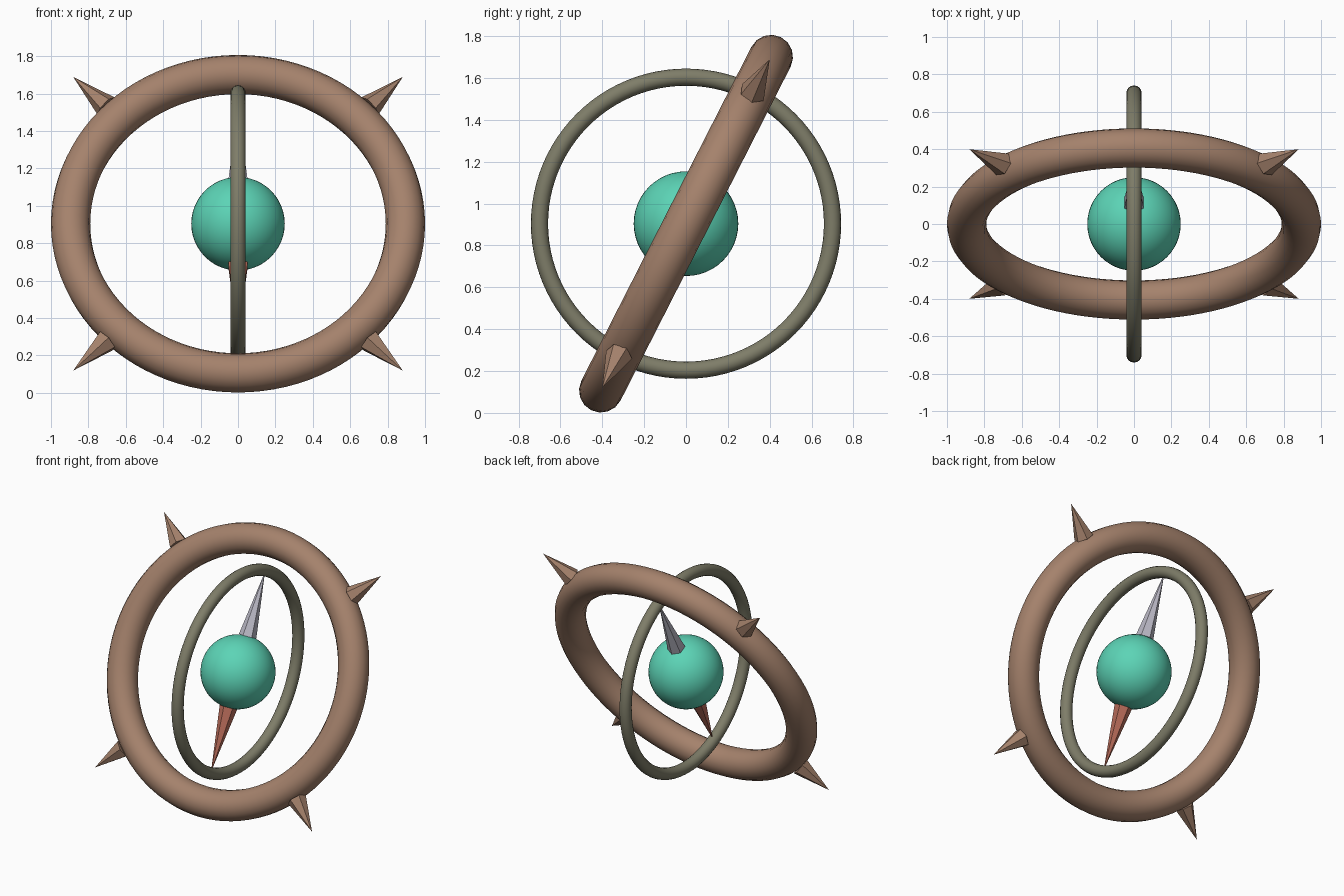
import bpy
from math import radians, cos, sin
from mathutils import Matrix, Vector

cube = bpy.data.objects.get("Cube")
if cube:
    bpy.data.objects.remove(cube, do_unlink=True)

CENTRE = Vector((0, 0, 0.904))
TILT = radians(27)


def material(name, rgb):
    mat = bpy.data.materials.new(name)
    mat.use_nodes = True
    colour = (*rgb, 1)
    mat.diffuse_color = colour
    mat.node_tree.nodes["Principled BSDF"].inputs["Base Color"].default_value = colour
    return mat


brown = material("warm_brown", (0.376, 0.223, 0.150))
olive = material("olive_grey", (0.210, 0.205, 0.140))
teal = material("teal", (0.107, 0.658, 0.468))
silver = material("silver", (0.50, 0.49, 0.57))
red = material("rust_red", (0.50, 0.155, 0.105))


def finish(name, mat, smooth=True):
    obj = bpy.context.object
    obj.name = obj.data.name = name
    obj.data.materials.append(mat)
    if smooth:
        bpy.ops.object.shade_smooth()
    return obj


def ring(name, major, minor, rotation, mat):
    bpy.ops.mesh.primitive_torus_add(
        major_radius=major, minor_radius=minor, major_segments=96,
        minor_segments=16, location=CENTRE, rotation=rotation)
    return finish(name, mat)


def spike(name, frame, direction, start, end, radius, mat):
    """Six-sided cone pointing outwards along a direction of the given frame."""
    bpy.ops.mesh.primitive_cone_add(vertices=6, radius1=radius, radius2=0,
                                    depth=end - start)
    obj = finish(name, mat, smooth=False)
    turn = Vector((0, 0, 1)).rotation_difference(direction).to_matrix().to_4x4()
    offset = Matrix.Translation(direction * (start + end) / 2)
    obj.matrix_world = Matrix.Translation(CENTRE) @ frame @ offset @ turn
    return obj


# Tilted outer ring and upright inner ring
outer_turn = radians(90) - TILT
ring("outer_ring", 0.895, 0.105, (outer_turn, 0, 0), brown)
ring("inner_ring", 0.70, 0.041, (0, radians(90), 0), olive)

# Core sphere
bpy.ops.mesh.primitive_uv_sphere_add(segments=48, ring_count=24, radius=0.25,
                                     location=CENTRE)
finish("core", teal)

# Four spikes in the plane of the outer ring
outer_frame = Matrix.Rotation(outer_turn, 4, 'X')
for i in range(4):
    a = radians(45 + 90 * i)
    spike(f"ring_spike_{i + 1}", outer_frame, Vector((cos(a), sin(a), 0)),
          0.995, 1.246, 0.066, brown)

# Needle pair leaving the core along the tilt
needle_frame = Matrix.Rotation(-TILT, 4, 'X')
spike("upper_needle", needle_frame, Vector((0, 0, 1)), 0.245, 0.69, 0.06, silver)
lower_frame = Matrix.Rotation(radians(180) - TILT, 4, 'X')
spike("lower_needle", lower_frame, Vector((0, 0, 1)), 0.245, 0.69, 0.06, red)
